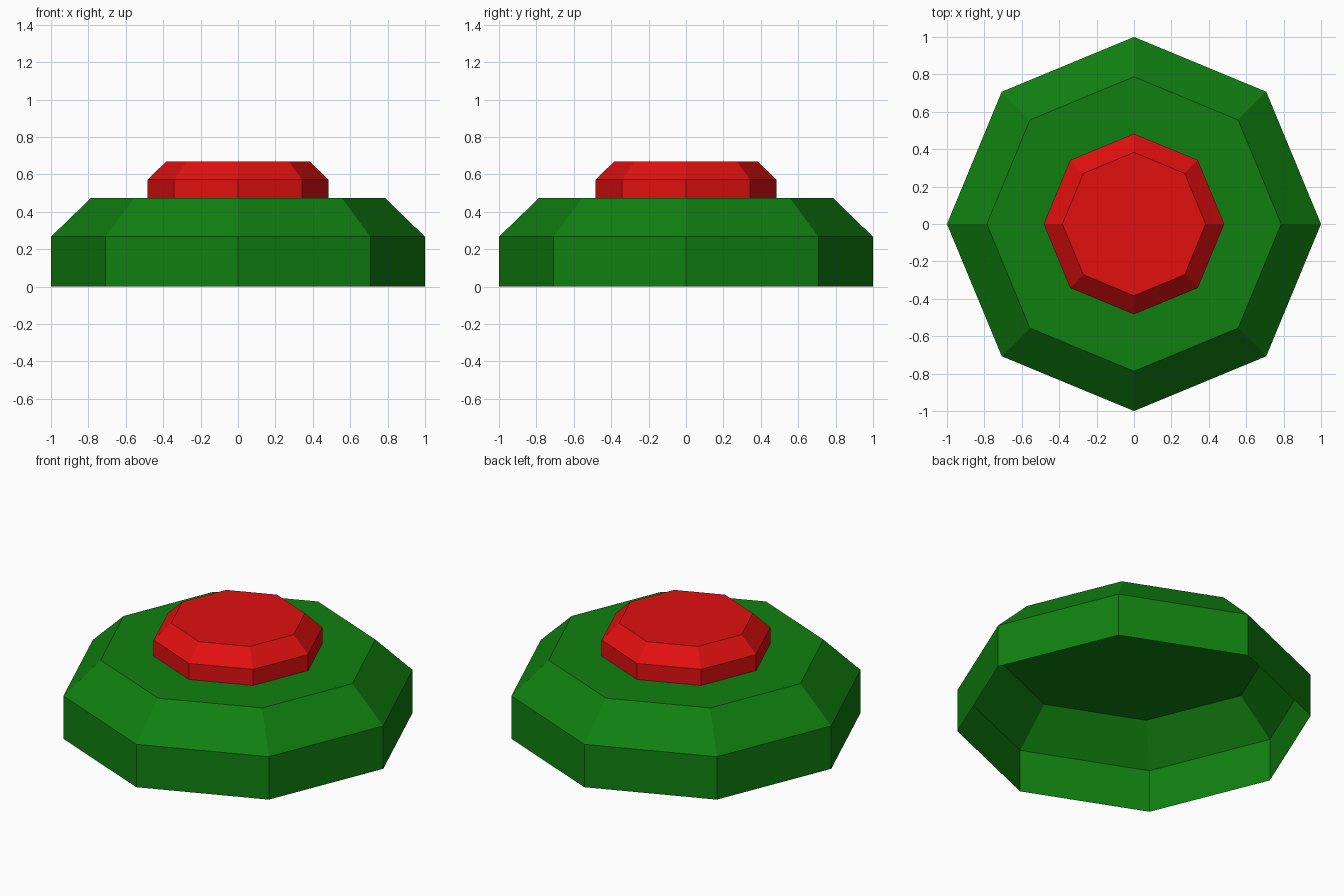
import bpy, bmesh, math

if "Cube" in bpy.data.objects:
    bpy.data.objects.remove(bpy.data.objects["Cube"])

SIDES = 8


def material(name, rgb):
    m = bpy.data.materials.new(name)
    m.diffuse_color = (*rgb, 1.0)
    return m


def octagonal_cap(name, profile, mat):
    """Stack octagonal rings (radius, z), close the top, leave the bottom open."""
    bm = bmesh.new()
    rings = [[bm.verts.new((r * math.cos(math.tau * i / SIDES),
                            r * math.sin(math.tau * i / SIDES), z))
              for i in range(SIDES)] for r, z in profile]
    for low, high in zip(rings, rings[1:]):
        for i in range(SIDES):
            j = (i + 1) % SIDES
            bm.faces.new((low[i], low[j], high[j], high[i]))
    bm.faces.new(rings[-1])
    mesh = bpy.data.meshes.new(name)
    bm.to_mesh(mesh)
    bm.free()
    mesh.materials.append(mat)
    obj = bpy.data.objects.new(name, mesh)
    bpy.context.collection.objects.link(obj)
    return obj


green = material("green", (0.216, 0.8, 0.216))
green.diffuse_color = (0.005, 0.216, 0.005, 1.0)
red = material("red", (0.75, 0.005, 0.005))

# Hollow base housing with bevelled shoulder
octagonal_cap("base", [(1.0, 0.0), (1.0, 0.267), (0.787, 0.473)], green)
# Push button on top
octagonal_cap("button", [(0.483, 0.473), (0.483, 0.573), (0.383, 0.67)], red)

for m in bpy.data.materials:
    if m.users and not m.is_grease_pencil:
        m.use_nodes = True
        m.node_tree.nodes["Principled BSDF"].inputs["Base Color"].default_value = m.diffuse_color
